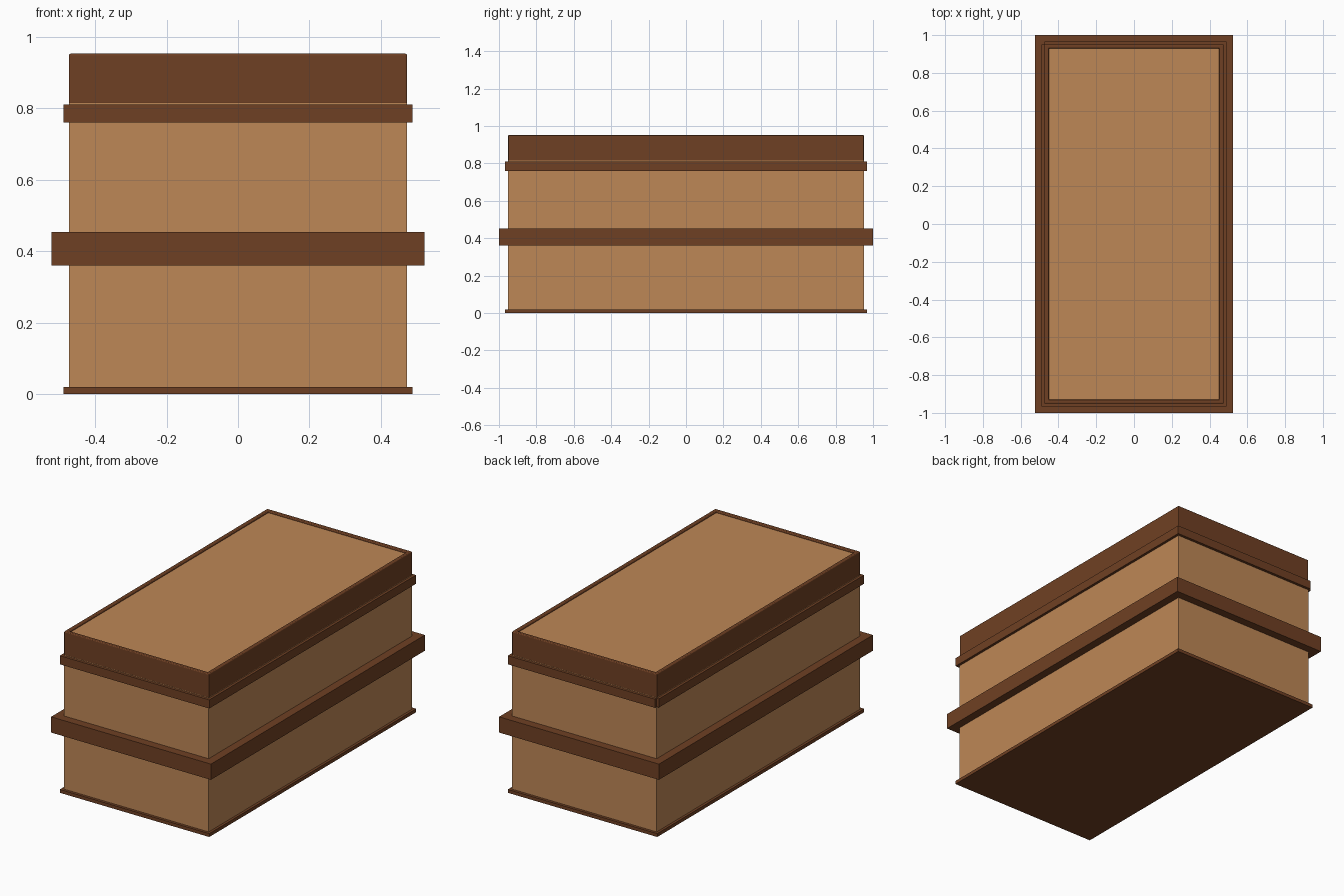
import bpy, bmesh

if "Cube" in bpy.data.objects:
    bpy.data.objects.remove(bpy.data.objects["Cube"])


def material(name, rgb):
    m = bpy.data.materials.new(name)
    m.diffuse_color = (*rgb, 1)
    m.use_nodes = True
    m.node_tree.nodes["Principled BSDF"].inputs["Base Color"].default_value = m.diffuse_color
    return m


TAN = material("tan wood", (0.515, 0.242, 0.093))
BROWN = material("dark brown wood", (0.159, 0.051, 0.017))


def add_object(name, bm, mat):
    bmesh.ops.recalc_face_normals(bm, faces=bm.faces)
    me = bpy.data.meshes.new(name)
    bm.to_mesh(me)
    bm.free()
    me.materials.append(mat)
    ob = bpy.data.objects.new(name, me)
    bpy.context.collection.objects.link(ob)
    return ob


def prism(name, outline, z0, z1, mat):
    bm = bmesh.new()
    face = bm.faces.new([bm.verts.new((x, y, z0)) for x, y in outline])
    new = bmesh.ops.extrude_face_region(bm, geom=[face])["geom"]
    bmesh.ops.translate(bm, vec=(0, 0, z1 - z0),
                        verts=[v for v in new if isinstance(v, bmesh.types.BMVert)])
    # keep the lower cap so the solid is closed
    if not face.is_valid:
        bm.verts.ensure_lookup_table()
        bm.faces.new([v for v in bm.verts if abs(v.co.z - z0) < 1e-6])
    return add_object(name, bm, mat)


def rect(hx, hy):
    return [(-hx, -hy), (hx, -hy), (hx, hy), (-hx, hy)]


def frame(name, outer, inner, z0, z1, mat):
    bm = bmesh.new()
    loops = [[bm.verts.new((x, y, z)) for x, y in rect(*size)]
             for size, z in ((outer, z0), (outer, z1), (inner, z1), (inner, z0))]
    for a, b in zip(loops, loops[1:] + loops[:1]):
        for i in range(4):
            j = (i + 1) % 4
            bm.faces.new((a[i], a[j], b[j], b[i]))
    return add_object(name, bm, mat)


# Base plate and box body
prism("base_plate", rect(0.489, 0.967), 0, 0.02, BROWN)
prism("box_body", rect(0.474, 0.951), 0.02, 0.815, TAN)

# Wide middle band
frame("middle_band", (0.523, 1.0), (0.46, 0.93), 0.36, 0.453, BROWN)

# Narrow upper band, open at its back left corner
x, y, n = 0.489, 0.967, 0.0155
prism("upper_band", [(-x, -y), (x, -y), (x, y), (-x + n, y), (-x + n, y - n), (-x, y - n)],
      0.76, 0.811, BROWN)

# Lid rim with softened edges, and the recessed lid panel
rim = frame("lid_rim", (0.474, 0.951), (0.451, 0.928), 0.811, 0.953, BROWN)
bev = rim.modifiers.new("soft_edges", "BEVEL")
bev.width = 0.005
bev.segments = 3
prism("lid_panel", rect(0.46, 0.937), 0.80, 0.943, TAN)
